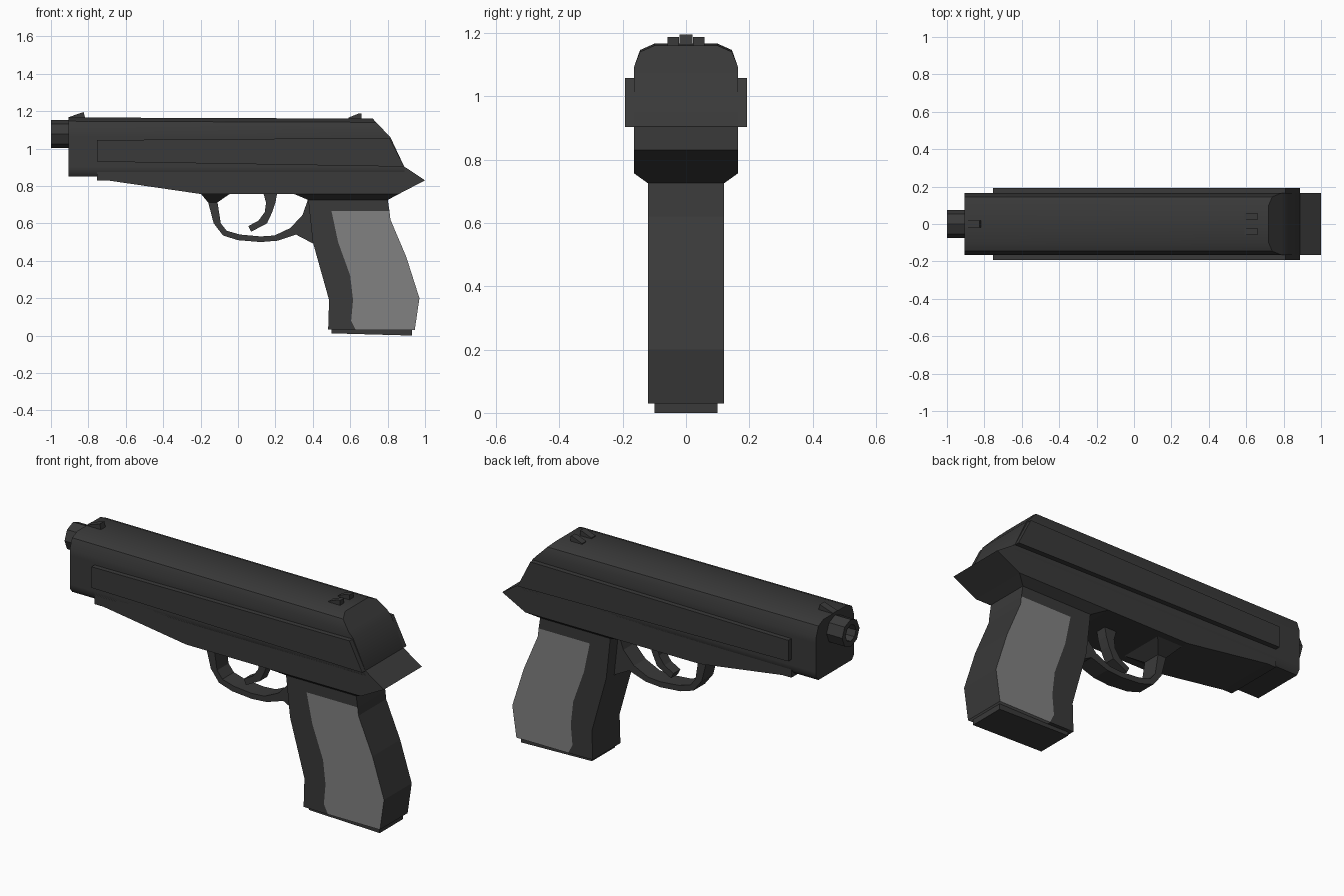
import bpy, bmesh, math

if "Cube" in bpy.data.objects:
    bpy.data.objects.remove(bpy.data.objects["Cube"])


def material(name, c):
    m = bpy.data.materials.new(name)
    m.diffuse_color = (c, c, c, 1)
    m.use_nodes = True
    m.node_tree.nodes["Principled BSDF"].inputs["Base Color"].default_value = m.diffuse_color
    return m


DARK = material("dark_gunmetal", 0.041)
LIGHT = material("grey_grip", 0.22)


def build(name, verts, faces, *mats):
    me = bpy.data.meshes.new(name)
    me.from_pydata(verts, [], faces)
    bm = bmesh.new()
    bm.from_mesh(me)
    bmesh.ops.recalc_face_normals(bm, faces=bm.faces[:])
    bm.to_mesh(me)
    bm.free()
    for m in mats or (DARK,):
        me.materials.append(m)
    ob = bpy.data.objects.new(name, me)
    bpy.context.collection.objects.link(ob)
    return ob


def loft(name, rings, *mats):
    """Join equal-length rings of 3D points and cap both ends."""
    n = len(rings[0])
    faces = [(r * n + i, r * n + (i + 1) % n, (r + 1) * n + (i + 1) % n, (r + 1) * n + i)
             for r in range(len(rings) - 1) for i in range(n)]
    faces += [tuple(range(n)), tuple(range((len(rings) - 1) * n, len(rings) * n))]
    return build(name, [p for r in rings for p in r], faces, *mats)


def prism(name, prof, half, y=0, *mats):
    """Side profile (x, z) extruded across y."""
    return loft(name, [[(x, y + s * half, z) for x, z in prof] for s in (-1, 1)], *mats)


# slide: cross-section run along x, with a sloped back
section = [(0.10, 1.16), (0.145, 1.14), (0.165, 1.09), (0.165, 1.06),
           (0.165, 0.90), (0.165, 0.875), (0.145, 0.85)]


def back_x(z):
    return 0.72 + (1.16 - z) * 0.95 if z >= 1.06 else min(0.815 + (1.06 - z) * 0.47, 0.89)


k = len(section)
verts, faces = [], []
for end in (0, 1):
    for s in (-1, 1):
        for y, z in section:
            verts.append((back_x(z) if end else -0.905, s * y,
                          z + (0.006 if z > 1.1 and not end else 0)))
for i in range(k - 1):
    for b in (0, k):
        faces.append((b + i, b + i + 1, 2 * k + b + i + 1, 2 * k + b + i))   # sides
    for b in (0, 2 * k):
        faces.append((b + i, b + i + 1, b + k + i + 1, b + k + i))           # ends
for i in (0, k - 1):
    faces.append((i, k + i, 3 * k + i, 2 * k + i))                          # top and bottom
slide = build("slide", verts, faces)
bpy.context.view_layer.objects.active = slide
slide.select_set(True)
bpy.ops.object.shade_smooth_by_angle(angle=math.radians(45))

# raised side rails
prism("side_rail", [(-0.755, 1.045), (0.81, 1.057), (0.888, 0.903), (-0.755, 0.93)], 0.192)

# frame with rear tang
prism("frame", [(-0.755, 0.94), (-0.755, 0.83), (-0.70, 0.83), (-0.20, 0.757), (0.30, 0.757),
                (0.86, 0.757), (1.0, 0.83), (0.885, 0.906)], 0.165)


def rect(x0, x1, w, z):
    return [(x0, -w, z), (x1, -w, z), (x1, w, z), (x0, w, z)]


# tapers from the frame to the grip and to the trigger guard
loft("grip_collar", [rect(0.30, 0.86, 0.165, 0.757), rect(0.375, 0.80, 0.12, 0.725)])
loft("guard_mount", [rect(-0.20, -0.04, 0.13, 0.76), rect(-0.16, -0.11, 0.05, 0.712)])

# grip: dark front and top, light panel filling the rest
edge = [(0.50, 0.665), (0.535, 0.50), (0.60, 0.32), (0.615, 0.19), (0.605, 0.08), (0.63, 0.03)]
prism("grip_frame", [(0.80, 0.73), (0.375, 0.73), (0.40, 0.50), (0.487, 0.19), (0.482, 0.032)]
      + edge[::-1] + [(0.81, 0.665)], 0.12)
panel = prism("grip_panel", edge + [(0.945, 0.03), (0.97, 0.20), (0.90, 0.42), (0.815, 0.62),
                                    (0.81, 0.665)], 0.12, 0, DARK, LIGHT)
for f in panel.data.polygons:      # sides and underside are light, backstrap is dark
    f.material_index = int(abs(f.normal.y) > 0.5 or f.normal.z < -0.8)
prism("magazine_base", [(0.50, 0.04), (0.50, 0.012), (0.93, 0.0), (0.93, 0.04)], 0.10)

# trigger guard: strip of quads between outer and inner curves
outer = [(-0.16, 0.715), (-0.13, 0.60), (-0.08, 0.535), (0.0, 0.51), (0.12, 0.50),
         (0.21, 0.507), (0.31, 0.54), (0.405, 0.49), (0.41, 0.60)]
inner = [(-0.11, 0.715), (-0.092, 0.60), (-0.06, 0.56), (0.01, 0.54), (0.12, 0.53),
         (0.195, 0.535), (0.28, 0.575), (0.345, 0.645), (0.375, 0.73)]
loft("trigger_guard", [[(ox, -0.05, oz), (ox, 0.05, oz), (ix, 0.05, iz), (ix, -0.05, iz)]
                       for (ox, oz), (ix, iz) in zip(outer, inner)])

# trigger
front = [(0.135, 0.765), (0.15, 0.71), (0.143, 0.66), (0.11, 0.615), (0.055, 0.585)]
rear = [(0.21, 0.765), (0.20, 0.71), (0.183, 0.66), (0.155, 0.60), (0.07, 0.555)]
loft("trigger", [[(ax, -0.03, az), (ax, 0.03, az), (bx, 0.03, bz), (bx, -0.03, bz)]
                 for (ax, az), (bx, bz) in zip(front, rear)])


# hollow octagonal muzzle
def ring(x, r):
    return [(x, r * math.cos(i * math.pi / 4), 1.077 + r * math.sin(i * math.pi / 4))
            for i in range(8)]


loft("muzzle", [ring(-0.89, 0.075), ring(-1.0, 0.075), ring(-1.0, 0.045), ring(-0.91, 0.045)])

# sights
prism("front_sight", [(-0.905, 1.155), (-0.905, 1.168), (-0.825, 1.195), (-0.815, 1.155)], 0.02)
for s, n in ((-1, "left"), (1, "right")):
    prism("rear_sight_" + n, [(0.59, 1.15), (0.59, 1.165), (0.645, 1.187), (0.66, 1.187),
                              (0.66, 1.15)], 0.018, s * 0.04)
